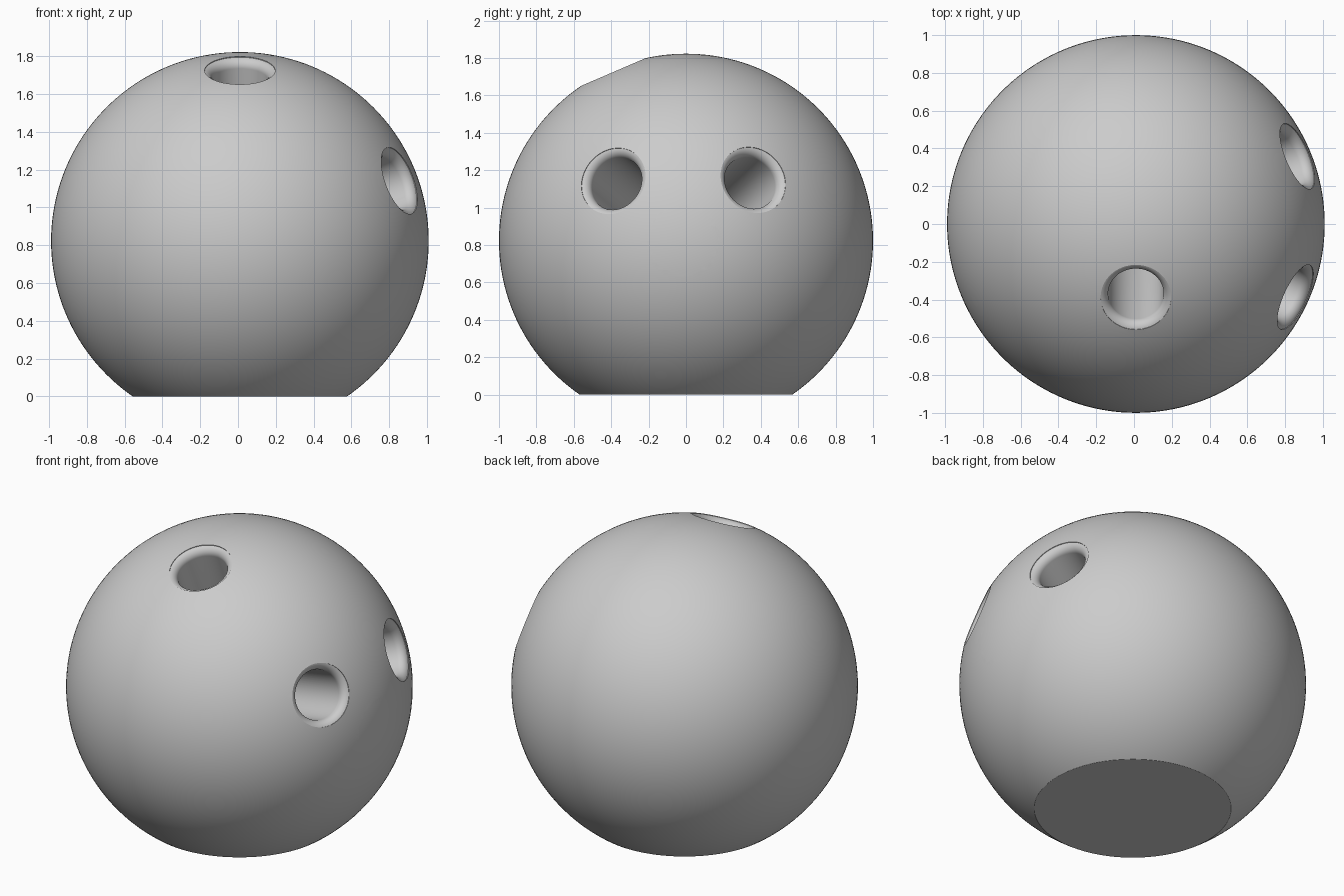
import bpy
import bmesh
import math
from mathutils import Vector, Matrix

cube = bpy.data.objects.get("Cube")
if cube:
    bpy.data.objects.remove(cube, do_unlink=True)

CENTER = Vector((0.01, 0, 0.823))
HOLE, FILLET, FLOOR = 0.147, 0.05, 0.2

# Colour
grey = bpy.data.materials.new("plain grey")
grey.use_nodes = True
colour = (0.6, 0.6, 0.6, 1)
grey.diffuse_color = colour
grey.node_tree.nodes["Principled BSDF"].inputs["Base Color"].default_value = colour


def add_object(name, bm):
    bmesh.ops.recalc_face_normals(bm, faces=bm.faces)
    mesh = bpy.data.meshes.new(name)
    bm.to_mesh(mesh)
    bm.free()
    mesh.materials.append(grey)
    obj = bpy.data.objects.new(name, mesh)
    bpy.context.collection.objects.link(obj)
    return obj


def hole_cutter(name, direction, surface, flat=False):
    """Blind radial hole whose mouth is rounded into the ball or the flat base."""
    across = HOLE + FILLET
    if flat:
        height, sweep = surface - FILLET, math.pi / 2
    else:
        height = math.sqrt((surface - FILLET) ** 2 - across ** 2)
        sweep = math.pi / 2 - math.atan2(across, height)
    profile = [(0, FLOOR), (HOLE, FLOOR)]
    for i in range(13):
        a = math.pi - sweep * i / 12
        profile.append((across + FILLET * math.cos(a), height + FILLET * math.sin(a)))
    # Close the cutter above the surface
    profile += [(profile[-1][0] + 0.002, surface + 0.1), (0, surface + 0.1)]

    bm = bmesh.new()
    verts = [bm.verts.new((r, 0, z)) for r, z in profile]
    edges = [bm.edges.new(pair) for pair in zip(verts, verts[1:])]
    bmesh.ops.spin(bm, geom=verts + edges, cent=(0, 0, 0), axis=(0, 0, 1),
                   angle=math.tau, steps=64, use_merge=True)
    bmesh.ops.remove_doubles(bm, verts=bm.verts, dist=1e-5)
    turn = Vector((0, 0, 1)).rotation_difference(Vector(direction)).to_matrix().to_4x4()
    bm.transform(Matrix.Translation(CENTER) @ turn)
    return add_object(name, bm)


# Ball with a flat base
bm = bmesh.new()
bmesh.ops.create_uvsphere(bm, u_segments=160, v_segments=80, radius=1,
                          matrix=Matrix.Translation(CENTER))
cut = bmesh.ops.bisect_plane(bm, geom=bm.verts[:] + bm.edges[:] + bm.faces[:],
                             plane_co=(0, 0, 0), plane_no=(0, 0, -1), clear_outer=True)
rim = [e for e in cut["geom_cut"] if isinstance(e, bmesh.types.BMEdge)]
bmesh.ops.contextual_create(bm, geom=rim)
ball = add_object("ball", bm)

# Radial holes
cutters = [
    hole_cutter("side_hole_cutter", (1, -0.015, 0), 1),
    hole_cutter("front_side_hole_cutter", (0.86, -0.395, 0.325), 1),
    hole_cutter("back_side_hole_cutter", (0.87, 0.365, 0.33), 1),
    hole_cutter("top_hole_cutter", (0, -0.395, 0.919), 1),
    hole_cutter("base_hole_cutter", (0, 0, -1), CENTER.z, flat=True),
]
bpy.context.view_layer.objects.active = ball
ball.select_set(True)
for cutter in cutters:
    mod = ball.modifiers.new(cutter.name, "BOOLEAN")
    mod.operation = "DIFFERENCE"
    mod.solver = "EXACT"
    mod.object = cutter
    bpy.ops.object.modifier_apply(modifier=mod.name)
    bpy.data.objects.remove(cutter, do_unlink=True)

bpy.ops.object.shade_smooth_by_angle(angle=math.radians(30))
